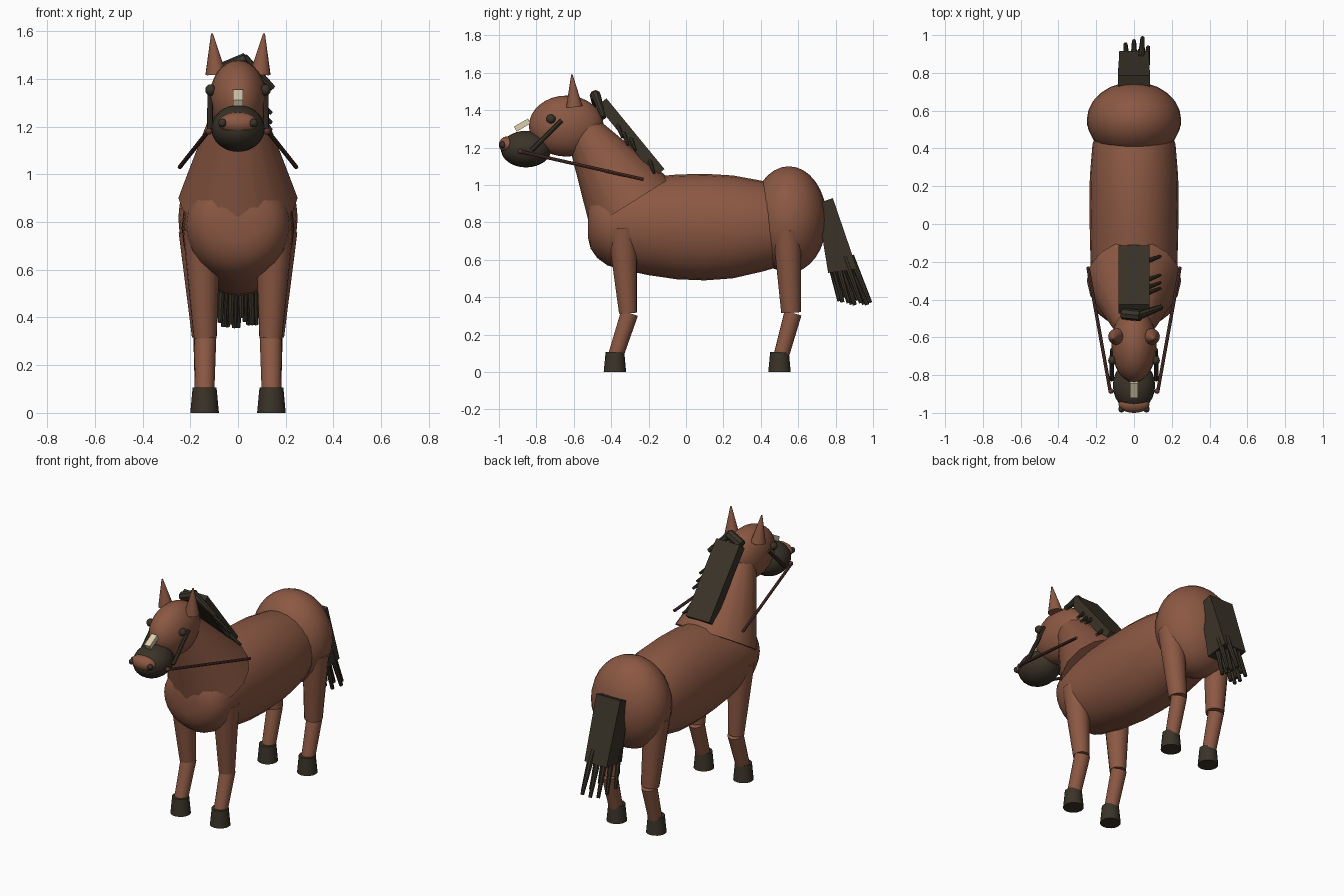
import bpy, bmesh, math, random
from mathutils import Vector, Matrix

if "Cube" in bpy.data.objects:
    bpy.data.objects.remove(bpy.data.objects["Cube"])

random.seed(4)


def material(name, rgb):
    m = bpy.data.materials.new(name)
    m.diffuse_color = (*rgb, 1)
    m.use_nodes = True
    m.node_tree.nodes["Principled BSDF"].inputs["Base Color"].default_value = m.diffuse_color
    return m


COAT = material("chestnut coat", (0.26, 0.098, 0.056))
DARK = material("dark hair", (0.042, 0.033, 0.021))
REIN = material("rein leather", (0.10, 0.04, 0.032))
CREAM = material("cream blaze", (0.72, 0.62, 0.42))


def finish(bm, name, mat, angle=35):
    bmesh.ops.recalc_face_normals(bm, faces=bm.faces)
    me = bpy.data.meshes.new(name)
    bm.to_mesh(me)
    bm.free()
    me.materials.append(mat)
    ob = bpy.data.objects.new(name, me)
    bpy.context.collection.objects.link(ob)
    bpy.ops.object.select_all(action='DESELECT')
    ob.select_set(True)
    bpy.context.view_layer.objects.active = ob
    bpy.ops.object.shade_smooth_by_angle(angle=math.radians(angle))
    return ob


def ellipsoid(name, centre, radii, mat, seg=24, tilt=0):
    bm = bmesh.new()
    m = (Matrix.Translation(centre) @ Matrix.Rotation(math.radians(tilt), 4, 'X')
         @ Matrix.Diagonal((*radii, 1)))
    bmesh.ops.create_uvsphere(bm, u_segments=seg, v_segments=seg * 2 // 3, radius=1, matrix=m)
    return finish(bm, name, mat)


def rod(name, a, b, r1, r2, mat, seg=16):
    """Tapered round bar from a to b."""
    a, b = Vector(a), Vector(b)
    bm = bmesh.new()
    m = Matrix.Translation((a + b) / 2) @ (b - a).to_track_quat('Z', 'Y').to_matrix().to_4x4()
    bmesh.ops.create_cone(bm, cap_ends=True, segments=seg, radius1=r1, radius2=r2,
                          depth=(b - a).length, matrix=m)
    return finish(bm, name, mat)


def slab(name, profile, w_top, w_bottom, mat):
    """Side profile (y, z) of four corners, top pair first, widened along x."""
    bm = bmesh.new()
    sides = []
    for s in (-1, 1):
        sides.append([bm.verts.new((s * (w_top if i < 2 else w_bottom), y, z))
                      for i, (y, z) in enumerate(profile)])
    bm.faces.new(sides[0])
    bm.faces.new(sides[1])
    for i in range(4):
        j = (i + 1) % 4
        bm.faces.new((sides[0][i], sides[0][j], sides[1][j], sides[1][i]))
    return finish(bm, name, mat)


# Barrel: elliptical sections (y, centre z, half width, half height)
bm = bmesh.new()
rings = []
for y, zc, rx, rz in ((-.525, .80, .08, .08), (-.51, .80, .145, .14), (-.475, .795, .19, .185),
                      (-.42, .79, .215, .22), (-.33, .785, .225, .24), (-.2, .78, .23, .262),
                      (-.05, .776, .234, .28), (.1, .775, .236, .285), (.25, .776, .234, .275),
                      (.42, .78, .22, .24), (.55, .78, .18, .2)):
    rings.append([bm.verts.new((rx * math.cos(t), y, zc + rz * math.sin(t)))
                  for t in (2 * math.pi * i / 24 for i in range(24))])
for p, q in zip(rings, rings[1:]):
    for i in range(24):
        j = (i + 1) % 24
        bm.faces.new((p[i], p[j], q[j], q[i]))
bm.faces.new(rings[0])
bm.faces.new(rings[-1])
finish(bm, "barrel", COAT, 50)

# Rump, neck and head
ellipsoid("rump", (0, .55, .815), (.25, .203, .285), COAT)
rod("neck", (0, -.30, .90), (0, -.555, 1.305), .25, .095, COAT)
ellipsoid("skull", (0, -.64, 1.315), (.12, .2, .163), COAT)
ellipsoid("muzzle", (0, -.855, 1.192), (.112, .135, .098), DARK)
ellipsoid("nose", (0, -.955, 1.215), (.082, .045, .045), COAT)
slab("blaze", ((-.845, 1.355), (-.83, 1.33), (-.905, 1.285), (-.92, 1.312)), .02, .02, CREAM)

for s, side in ((-1, "left"), (1, "right")):
    # Face
    ellipsoid(side + "_eye", (s * .115, -.722, 1.353), (.022, .025, .024), DARK, 12)
    ellipsoid(side + "_nostril", (s * .065, -.98, 1.215), (.018, .018, .018), DARK, 12)
    rod(side + "_ear", (s * .093, -.597, 1.42), (s * .109, -.61, 1.59), .044, .004, COAT)
    # Tack
    rod(side + "_cheek_strap", (s * .116, -.665, 1.345), (s * .118, -.825, 1.185), .012, .012, DARK, 8)
    rod(side + "_rein", (s * .125, -.89, 1.18), (s * .244, -.228, 1.03), .009, .009, REIN, 8)
    ellipsoid(side + "_bit_ring", (s * .122, -.885, 1.18), (.014, .014, .014), REIN, 12)
    # Legs
    rod(side + "_front_upper_leg", (s * .152, -.34, .77), (s * .138, -.31, .315), .08, .048, COAT)
    rod(side + "_front_lower_leg", (s * .138, -.302, .315), (s * .14, -.375, .09), .047, .041, COAT)
    rod(side + "_front_hoof", (s * .14, -.38, 0), (s * .14, -.38, .107), .06, .05, DARK)
    rod(side + "_hind_upper_leg", (s * .172, .54, .76), (s * .14, .562, .32), .078, .054, COAT)
    rod(side + "_hind_lower_leg", (s * .14, .572, .315), (s * .14, .51, .09), .047, .041, COAT)
    rod(side + "_hind_hoof", (s * .14, .50, 0), (s * .14, .50, .107), .06, .05, DARK)

# Mane block, forelock and loose locks falling to one side
slab("mane", ((-.475, 1.425), (-.425, 1.463), (-.115, 1.085), (-.165, 1.045)), .083, .083, DARK)
rod("forelock_crest", (-.06, -.475, 1.44), (.035, -.485, 1.48), .03, .03, DARK, 8)
rod("forelock", (.02, -.485, 1.485), (.145, -.44, 1.36), .025, .014, DARK, 8)
for i, (y, z) in enumerate(((-.37, 1.33), (-.34, 1.29), (-.30, 1.26), (-.20, 1.14))):
    rod(f"mane_lock_{i}", (.06, y, z), (.14, y + .03, z - .075), .014, .008, DARK, 8)

# Tail: flat dock with flaring strands
slab("tail", ((.70, .90), (.785, .93), (.915, .55), (.76, .53)), .085, .078, DARK)
for i in range(11):
    u = i / 10 * 2 - 1
    k = (i * 4 % 11) / 10
    y0 = .765 + .115 * k
    rod(f"tail_strand_{i}", (u * .065, y0, .62),
        (u * .075, y0 + .055 + .05 * k, .39 - .03 * k + random.uniform(-.02, .02)),
        .019, .011, DARK, 8)
